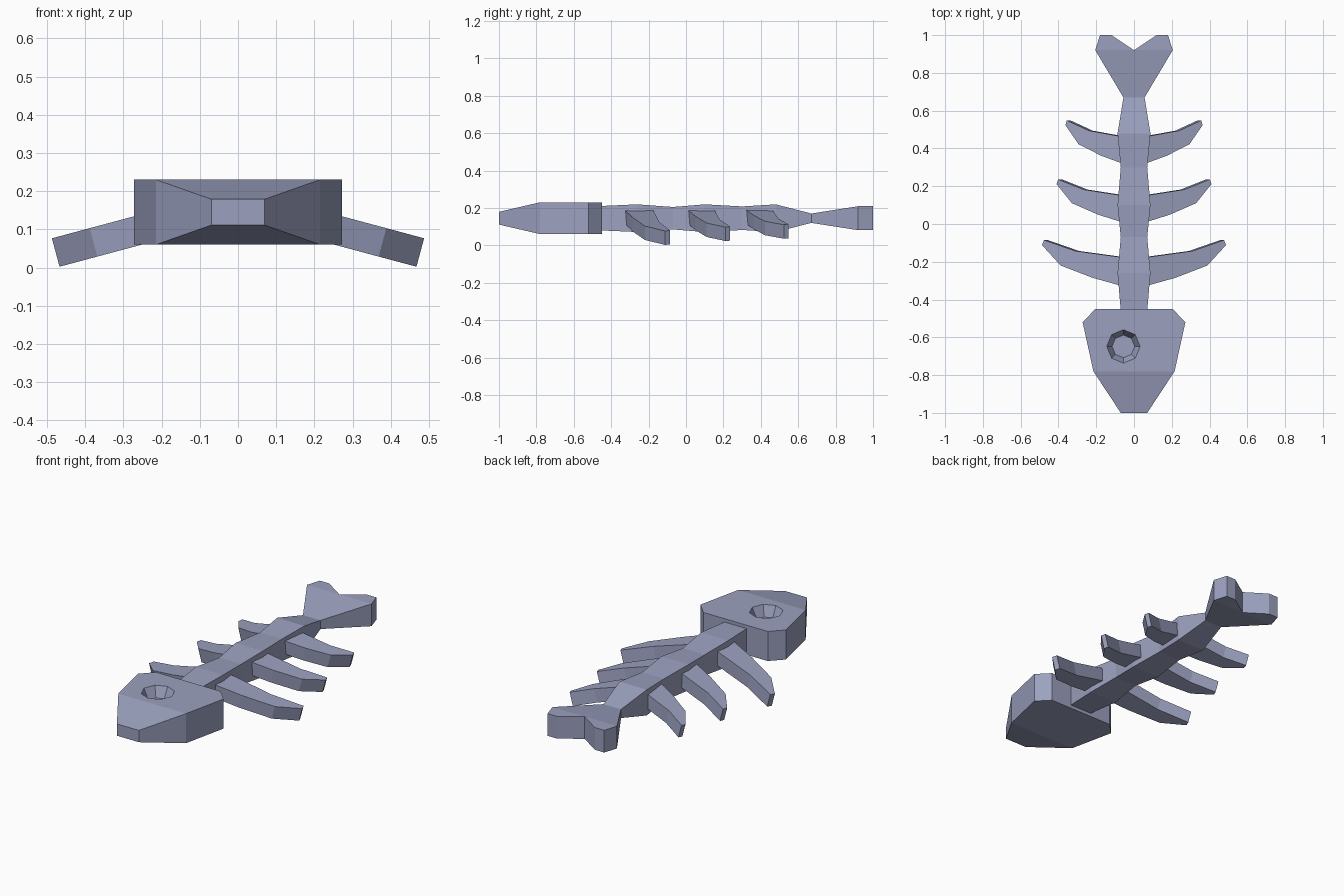
import bpy, bmesh, math
from mathutils import Matrix

if "Cube" in bpy.data.objects:
    bpy.data.objects.remove(bpy.data.objects["Cube"])

MID = 0.145  # height of the middle plane
bone = bpy.data.materials.new("blue grey bone")
bone.diffuse_color = (0.33, 0.355, 0.52, 1)
bone.use_nodes = True
bone.node_tree.nodes["Principled BSDF"].inputs["Base Color"].default_value = bone.diffuse_color


def finish(name, bm):
    bmesh.ops.recalc_face_normals(bm, faces=bm.faces)
    me = bpy.data.meshes.new(name)
    bm.to_mesh(me)
    bm.free()
    me.materials.append(bone)
    ob = bpy.data.objects.new(name, me)
    bpy.context.collection.objects.link(ob)
    return ob


def loft(name, sections):
    """Rectangular sections (y, half width, half height) joined along y."""
    bm = bmesh.new()
    rings = [[bm.verts.new((sx * w, y, MID + sz * h))
              for sx, sz in ((-1, -1), (1, -1), (1, 1), (-1, 1))]
             for y, w, h in sections]
    for a, b in zip(rings, rings[1:]):
        for i in range(4):
            j = (i + 1) % 4
            bm.faces.new((a[i], a[j], b[j], b[i]))
    bm.faces.new(rings[0])
    bm.faces.new(rings[-1])
    return finish(name, bm)


def slab(name, top, bottom, caps):
    """Solid between two matching outlines, with the given cap polygons."""
    bm = bmesh.new()
    t = [bm.verts.new(p) for p in top]
    b = [bm.verts.new(p) for p in bottom]
    for c in caps:
        bm.faces.new([t[i] for i in c])
        bm.faces.new([b[i] for i in reversed(c)])
    for i in range(len(t)):
        j = (i + 1) % len(t)
        bm.faces.new((t[i], t[j], b[j], b[i]))
    return finish(name, bm)


# Head
head = loft("head", [(-1, 0.07, 0.034), (-0.78, 0.215, 0.085),
                     (-0.52, 0.272, 0.085), (-0.45, 0.205, 0.085)])

# Eye sockets: tapered eight-sided pockets in both faces
for side in (1, -1):
    bm = bmesh.new()
    bmesh.ops.create_cone(bm, cap_ends=True, segments=8, radius1=0.06,
                          radius2=0.098, depth=0.08)
    # the vertices point along the axes
    bm.transform(Matrix.Translation((-0.056, -0.648, MID + side * 0.065))
                 @ Matrix.Rotation(0 if side > 0 else math.pi, 4, 'X'))
    cutter = finish("eye_cutter", bm)
    cutter.hide_render = True
    mod = head.modifiers.new("eye", 'BOOLEAN')
    mod.operation = 'DIFFERENCE'
    mod.solver = 'EXACT'
    mod.object = cutter
    bpy.context.view_layer.objects.active = head
    bpy.ops.object.modifier_apply(modifier=mod.name)
    bpy.data.objects.remove(cutter)

# Spine with three swellings
loft("spine", [(-0.46, 0.07, 0.065), (-0.26, 0.087, 0.074), (-0.07, 0.07, 0.06),
               (0.1, 0.087, 0.074), (0.3, 0.07, 0.063), (0.48, 0.087, 0.074),
               (0.67, 0.056, 0.025)])

# Forked tail fin
half = [(0.056, 0.67, 0.025), (0.205, 0.92, 0.064), (0.18, 1, 0.064), (0.12, 1, 0.064)]
outline = half + [(0, 0.92, 0.064)] + [(-x, y, h) for x, y, h in reversed(half)]
slab("tail_fin", [(x, y, MID + h) for x, y, h in outline],
     [(x, y, MID - h) for x, y, h in outline],
     [(8, 0, 1, 4, 7), (1, 2, 3, 4), (4, 5, 6, 7)])

# Ribs: curved blades drooping 15 degrees to both sides
profile = [(-0.1, -0.01), (0, 0), (0.35, 0.04), (0.76, 0.105), (1, 0.213),
           (0.975, 0.24), (0.57, 0.182), (0, 0.15), (-0.1, 0.148)]
tilt = math.radians(15)
dx, dz = 0.077 * math.sin(tilt), 0.077 * math.cos(tilt)
for n, (y0, length, sy) in enumerate([(-0.325, 0.412, 1), (0.013, 0.335, 0.93),
                                      (0.325, 0.288, 0.93)]):
    for s, label in ((1, "right"), (-1, "left")):
        top = [(0.075 + u * length, y0 + v * sy, 0.187 - u * length * math.tan(tilt))
               for u, v in profile]
        slab(f"rib_{n + 1}_{label}", [(s * x, y, z) for x, y, z in top],
             [(s * (x - dx), y, z - dz) for x, y, z in top],
             [(0, 1, 7, 8), (1, 2, 6, 7), (2, 3, 6), (3, 4, 5, 6)])
